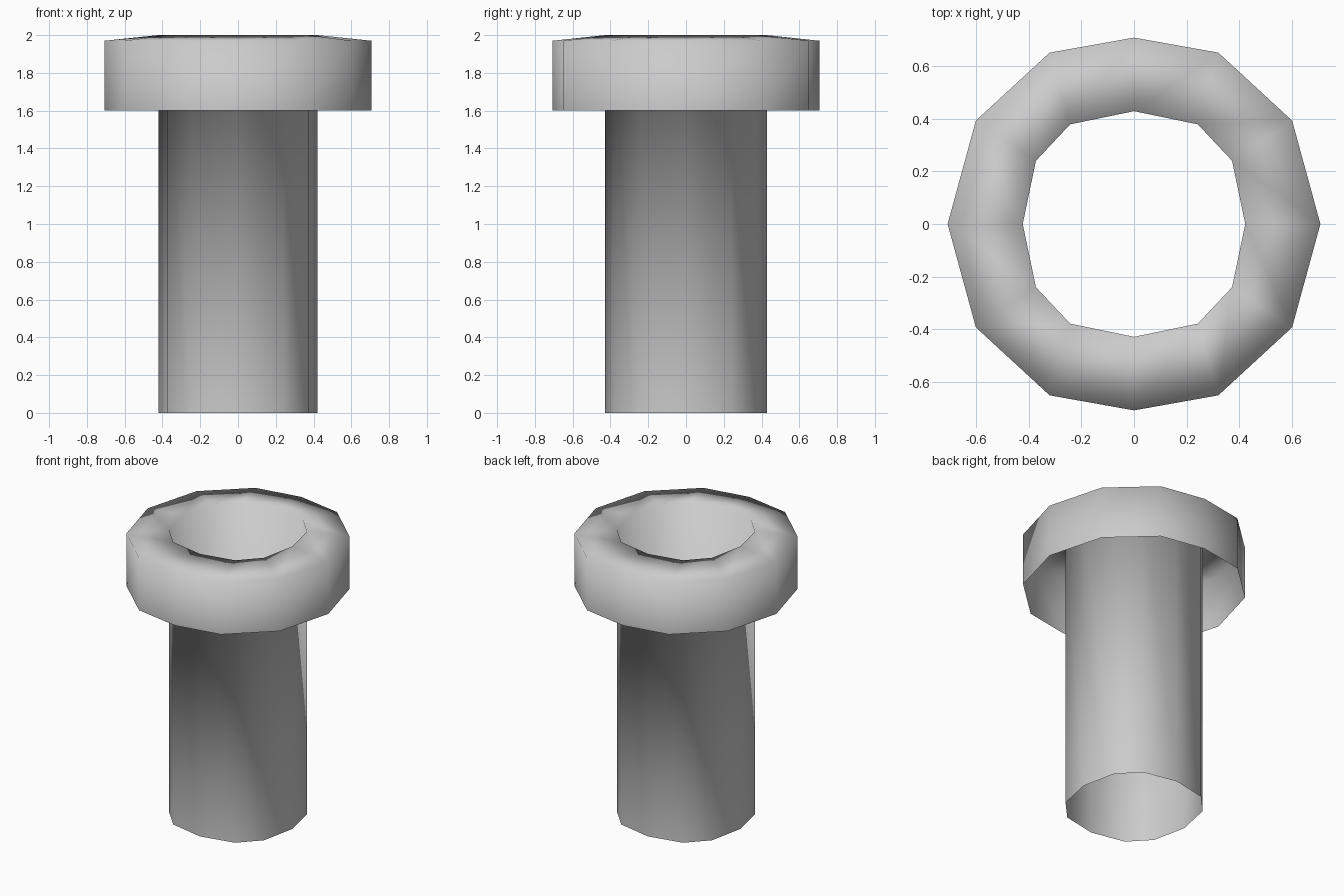
import bpy
import bmesh

cube = bpy.data.objects.get("Cube")
if cube:
    bpy.data.objects.remove(cube, do_unlink=True)

# Material
grey = bpy.data.materials.new("plain grey")
grey.use_nodes = True
colour = (0.6, 0.6, 0.6, 1.0)
grey.diffuse_color = colour
grey.node_tree.nodes["Principled BSDF"].inputs["Base Color"].default_value = colour


def twelve_sided(quarter):
    """Mirror a quarter outline (from +x to +y) into a closed loop."""
    half = quarter + [(-x, y) for x, y in reversed(quarter[:-1])]
    return half + [(x, -y) for x, y in reversed(half[1:-1])]


rim = twelve_sided([(0.707, 0), (0.6, 0.392), (0.32, 0.65), (0, 0.707)])
bore = twelve_sided([(0.422, 0), (0.372, 0.24), (0.242, 0.378), (0, 0.428)])

# One open skin: collar wall, sloping collar top, then the tube wall
sections = [(rim, 1.6), (rim, 1.97), (bore, 2.0), (bore, 0.0)]

bm = bmesh.new()
loops = [[bm.verts.new((x, y, z)) for x, y in outline] for outline, z in sections]
for a, b in zip(loops, loops[1:]):
    for i in range(len(a)):
        j = (i + 1) % len(a)
        face = bm.faces.new((a[i], a[j], b[j], b[i]))
        face.smooth = True

mesh = bpy.data.meshes.new("collared_tube")
bm.to_mesh(mesh)
bm.free()
mesh.materials.append(grey)
tube = bpy.data.objects.new("collared_tube", mesh)
bpy.context.collection.objects.link(tube)
